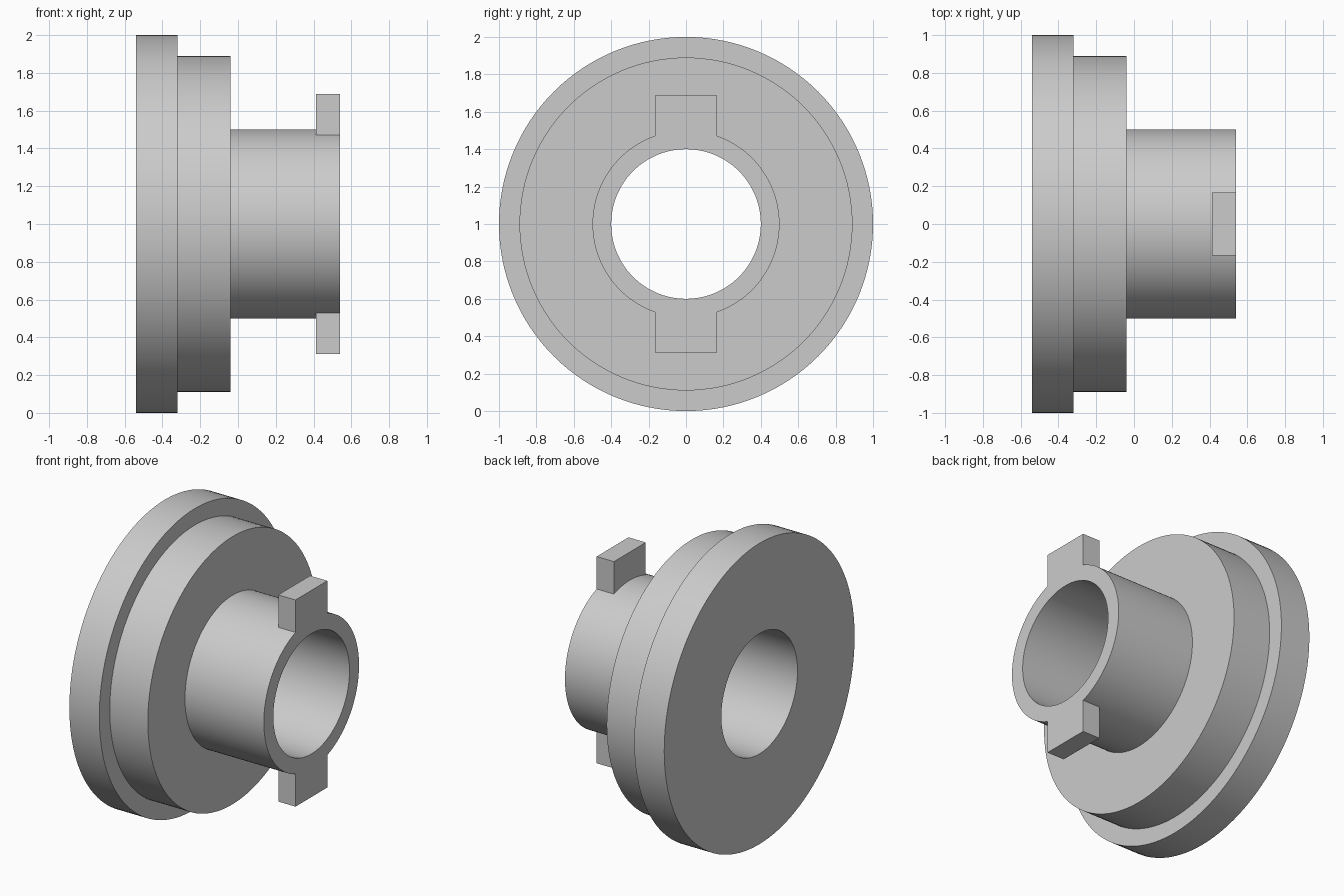
import bpy
import bmesh
import math
from mathutils import Matrix

cube = bpy.data.objects.get("Cube")
if cube:
    bpy.data.objects.remove(cube, do_unlink=True)

SEGMENTS = 128
AXIS_Z = 1.0
BORE_R, HUB_R = 0.4, 0.5
X_BACK, X_FLANGE, X_STEP, X_END = -0.54, -0.32, -0.04, 0.54

# Plain grey metal
grey = bpy.data.materials.new("grey_metal")
colour = (0.6, 0.6, 0.6, 1.0)
grey.diffuse_color = colour
grey.use_nodes = True
grey.node_tree.nodes["Principled BSDF"].inputs["Base Color"].default_value = colour


def finish(bm, name):
    bmesh.ops.recalc_face_normals(bm, faces=bm.faces)
    mesh = bpy.data.meshes.new(name)
    bm.to_mesh(mesh)
    bm.free()
    mesh.materials.append(grey)
    obj = bpy.data.objects.new(name, mesh)
    obj.location.z = AXIS_Z
    bpy.context.collection.objects.link(obj)
    bpy.ops.object.select_all(action='DESELECT')
    obj.select_set(True)
    bpy.context.view_layer.objects.active = obj
    bpy.ops.object.shade_smooth_by_angle(angle=math.radians(30))
    return obj


# Flanged sleeve: a closed (x, radius) section turned about the x axis
section = [(X_BACK, BORE_R), (X_BACK, 1.0), (X_FLANGE, 1.0), (X_FLANGE, 0.89),
           (X_STEP, 0.89), (X_STEP, HUB_R), (X_END, HUB_R), (X_END, BORE_R)]
bm = bmesh.new()
rings = []
for i in range(SEGMENTS):
    a = math.tau * i / SEGMENTS
    rings.append([bm.verts.new((x, r * math.sin(a), r * math.cos(a))) for x, r in section])
for i, ring in enumerate(rings):
    after = rings[(i + 1) % SEGMENTS]
    for j in range(len(section)):
        k = (j + 1) % len(section)
        bm.faces.new((ring[j], ring[k], after[k], after[j]))
finish(bm, "flanged_sleeve")

# Locking lugs: square tabs whose inner side follows the hub
LUG_HALF, LUG_TOP, LUG_X = 0.167, 0.687, 0.413
seat_r = HUB_R - 0.003
reach = math.asin(LUG_HALF / seat_r)
for name, turn in (("upper_lug", 0.0), ("lower_lug", math.pi)):
    bm = bmesh.new()
    angles = [reach * (1 - i / 6) for i in range(13)]
    outline = [(seat_r * math.sin(a), seat_r * math.cos(a)) for a in angles]
    outline += [(-LUG_HALF, LUG_TOP), (LUG_HALF, LUG_TOP)]
    face = bm.faces.new([bm.verts.new((LUG_X, y, z)) for y, z in outline])
    grown = bmesh.ops.extrude_face_region(bm, geom=[face], use_keep_orig=True)
    moved = [v for v in grown["geom"] if isinstance(v, bmesh.types.BMVert)]
    bmesh.ops.translate(bm, verts=moved, vec=(X_END - LUG_X, 0, 0))
    bmesh.ops.rotate(bm, verts=bm.verts, matrix=Matrix.Rotation(turn, 3, 'X'))
    finish(bm, name)
